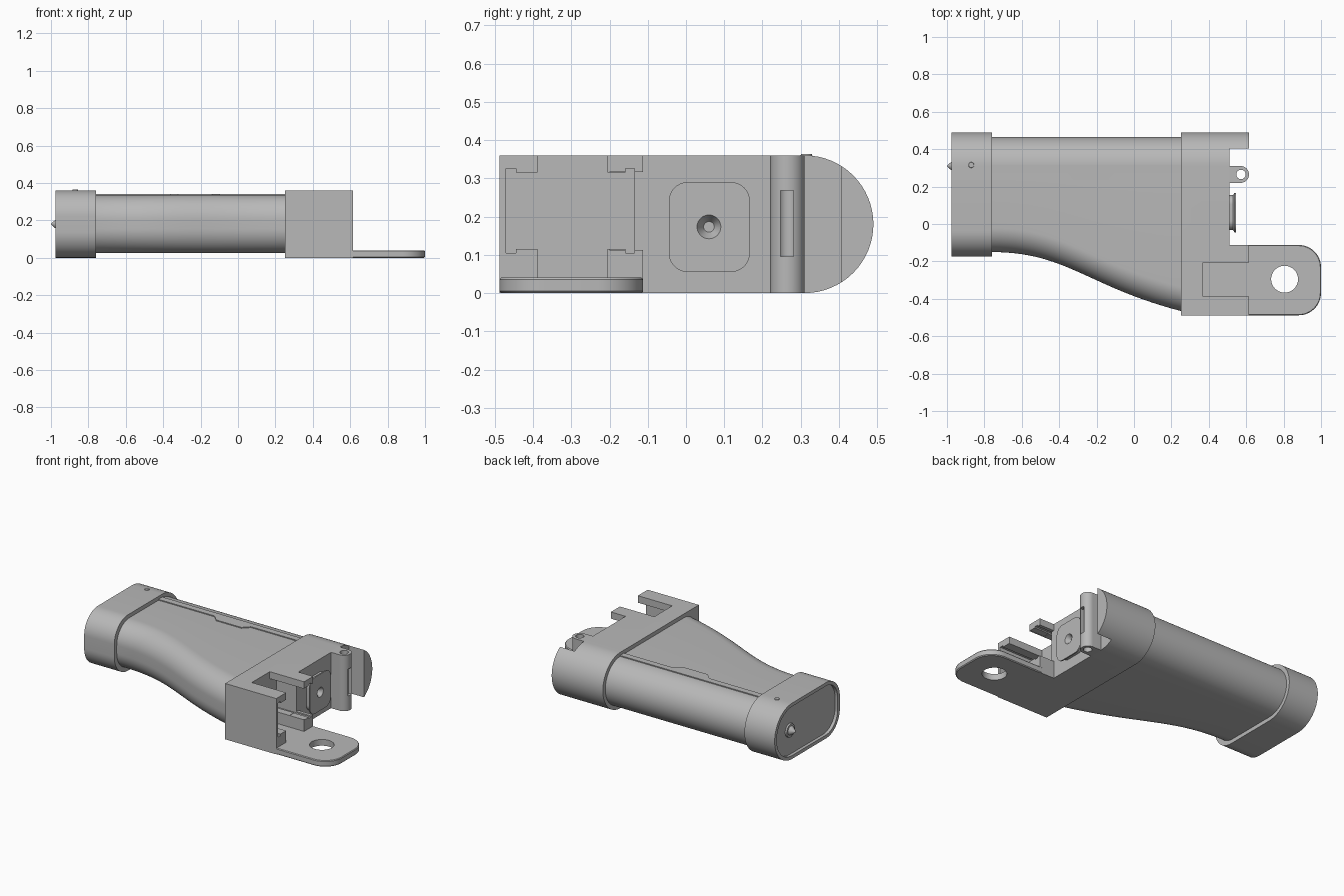
import bpy, bmesh, math
from mathutils import Vector, geometry

if "Cube" in bpy.data.objects:
    bpy.data.objects.remove(bpy.data.objects["Cube"], do_unlink=True)

grey = bpy.data.materials.new("plain grey")
grey.use_nodes = True
grey.diffuse_color = (0.48, 0.48, 0.48, 1)
grey.node_tree.nodes["Principled BSDF"].inputs["Base Color"].default_value = grey.diffuse_color


def rounded(a0, a1, b0, b1, r0, r1, steps=16):
    """Rounded rectangle outline; r0 rounds the low-a corners, r1 the high-a ones."""
    corners = ((a1 - r1, b1 - r1, r1, 0), (a0 + r0, b1 - r0, r0, 1),
               (a0 + r0, b0 + r0, r0, 2), (a1 - r1, b0 + r1, r1, 3))
    pts = []
    for ca, cb, r, quarter in corners:
        for i in range(steps + 1 if r > 0 else 1):
            t = (quarter + i / steps) * math.pi / 2
            pts.append((ca + r * math.cos(t), cb + r * math.sin(t)))
    return pts


def disc(a, b, r):
    return [(a + r * math.cos(i * math.tau / 32), b + r * math.sin(i * math.tau / 32)) for i in range(32)]


def loft(name, rings, axis="x"):
    """Solid through a list of (position along axis, outline)."""
    bm = bmesh.new()
    loops = []
    for p, outline in rings:
        loops.append([bm.verts.new((p, a, b) if axis == "x" else (a, b, p)) for a, b in outline])
    n = len(loops[0])
    for low, high in zip(loops, loops[1:]):
        for i in range(n):
            j = (i + 1) % n
            bm.faces.new((low[i], low[j], high[j], high[i]))
    bm.faces.new(loops[0][::-1])
    bm.faces.new(loops[-1])
    bmesh.ops.remove_doubles(bm, verts=bm.verts, dist=1e-5)
    bmesh.ops.recalc_face_normals(bm, faces=bm.faces)
    mesh = bpy.data.meshes.new(name)
    bm.to_mesh(mesh)
    bm.free()
    mesh.materials.append(grey)
    obj = bpy.data.objects.new(name, mesh)
    bpy.context.collection.objects.link(obj)
    return obj


def box(name, x0, x1, y0, y1, z0, z1):
    return loft(name, [(x0, rounded(y0, y1, z0, z1, 0, 0)), (x1, rounded(y0, y1, z0, z1, 0, 0))])


def cut(obj, cutters):
    bpy.context.view_layer.objects.active = obj
    for c in cutters:
        mod = obj.modifiers.new("cut", "BOOLEAN")
        mod.operation = "DIFFERENCE"
        mod.solver = "EXACT"
        mod.object = c
        bpy.ops.object.modifier_apply(modifier=mod.name)
        bpy.data.objects.remove(c, do_unlink=True)


# Grip body: round back edge, front edge sweeping outwards
sweep = geometry.interpolate_bezier(Vector((-0.76, -0.15)), Vector((-0.36, -0.15)),
                                    Vector((-0.25, -0.335)), Vector((0.25, -0.465)), 28)
rings = [(-0.8, rounded(-0.15, 0.465, 0.025, 0.335, 0.13, 0.155))]
rings += [(p.x, rounded(p.y, 0.465, 0.025, 0.335, 0.13, 0.155)) for p in sweep]
rings.append((0.27, rounded(-0.468, 0.465, 0.025, 0.335, 0.13, 0.155)))
loft("grip_body", rings)

# Thin lid strip along the top with a tapered tongue
strip = [(-0.76, 0.315), (-0.76, 0.275), (-0.36, 0.275), (-0.32, 0.235),
         (-0.14, 0.235), (-0.1, 0.275), (0.25, 0.275), (0.25, 0.315)]
loft("lid_strip", [(0.33, strip), (0.341, strip)], "z")

# End cap with a recessed face
cap_outline = rounded(-0.175, 0.49, 0, 0.36, 0.14, 0.18)
end_cap = loft("end_cap", [(-0.975, cap_outline), (-0.76, cap_outline)])
inner = rounded(-0.153, 0.468, 0.022, 0.338, 0.12, 0.158)
cut(end_cap, [loft("cap_recess", [(-1, inner), (-0.955, inner)])])
loft("cap_stud", [(0.35, disc(-0.87, 0.315, 0.018)), (0.364, disc(-0.87, 0.315, 0.014))], "z")
loft("end_boss", [(-0.95, disc(0.31, 0.18, 0.045)), (-0.965, disc(0.31, 0.18, 0.042))])
loft("end_point", [(-0.955, disc(0.31, 0.18, 0.034)), (-0.975, disc(0.31, 0.18, 0.024)),
                   (-1, disc(0.31, 0.18, 0.002))])

# Head block with stepped face, pocket and open slot
head_outline = rounded(-0.488, 0.49, 0, 0.36, 0, 0.18)
head = loft("head_block", [(0.25, head_outline), (0.615, head_outline)])
cut(head, [
    box("face_step", 0.51, 0.7, -0.113, 0.405, -0.1, 0.5),
    box("pocket", 0.37, 0.7, -0.469, -0.135, 0.115, 0.315),
    box("pocket_side_opening", 0.51, 0.7, -0.2, -0.05, 0.113, 0.317),
    box("pocket_relief_outer", 0.37, 0.7, -0.47, -0.445, 0.105, 0.325),
    box("pocket_relief_inner", 0.37, 0.7, -0.158, -0.134, 0.105, 0.325),
    box("slot", 0.37, 0.7, -0.388, -0.205, 0.04, 0.5),
])

# Mounting tab with a round hole and softened lower edge
tab_rings = [(z, rounded(0.6, 1 - i, -0.488 + i, -0.112 - i, 0, 0.12 - i))
             for z, i in ((0, 0.005), (0.005, 0), (0.035, 0), (0.04, 0.004))]
tab = loft("mounting_tab", tab_rings, "z")
hole = disc(0.805, -0.295, 0.072)
cut(tab, [loft("tab_hole", [(-0.1, hole), (0.1, hole)], "z")])

# Hinge post with pin hole and slot
post_outline = rounded(0.5, 0.615, 0.22, 0.31, 0, 0.045)
post = loft("hinge_post", [(0, post_outline), (0.36, post_outline)], "z")
pin = disc(0.572, 0.265, 0.025)
cut(post, [loft("pin_hole", [(-0.1, pin), (0.5, pin)], "z"),
           box("post_slot", 0.575, 0.7, 0.247, 0.281, 0.095, 0.268)])

# Flared contact pad with a conical socket
pad_rings = [(x, rounded(-0.045 + i, 0.167 - i, 0.055 + i, 0.29 - i, 0.05, 0.05))
             for x, i in ((0.5, 0.012), (0.53, 0.012), (0.537, 0), (0.545, 0))]
pad = loft("contact_pad", pad_rings)
cut(pad, [loft("pad_socket", [(0.515, disc(0.06, 0.173, 0.014)), (0.55, disc(0.06, 0.173, 0.034))])])

# Smooth the rounded surfaces and keep edges crisp
bpy.ops.object.select_all(action="DESELECT")
for obj in bpy.context.scene.objects:
    if obj.type == "MESH":
        obj.select_set(True)
        bpy.context.view_layer.objects.active = obj
bpy.ops.object.shade_smooth_by_angle(angle=math.radians(30))
